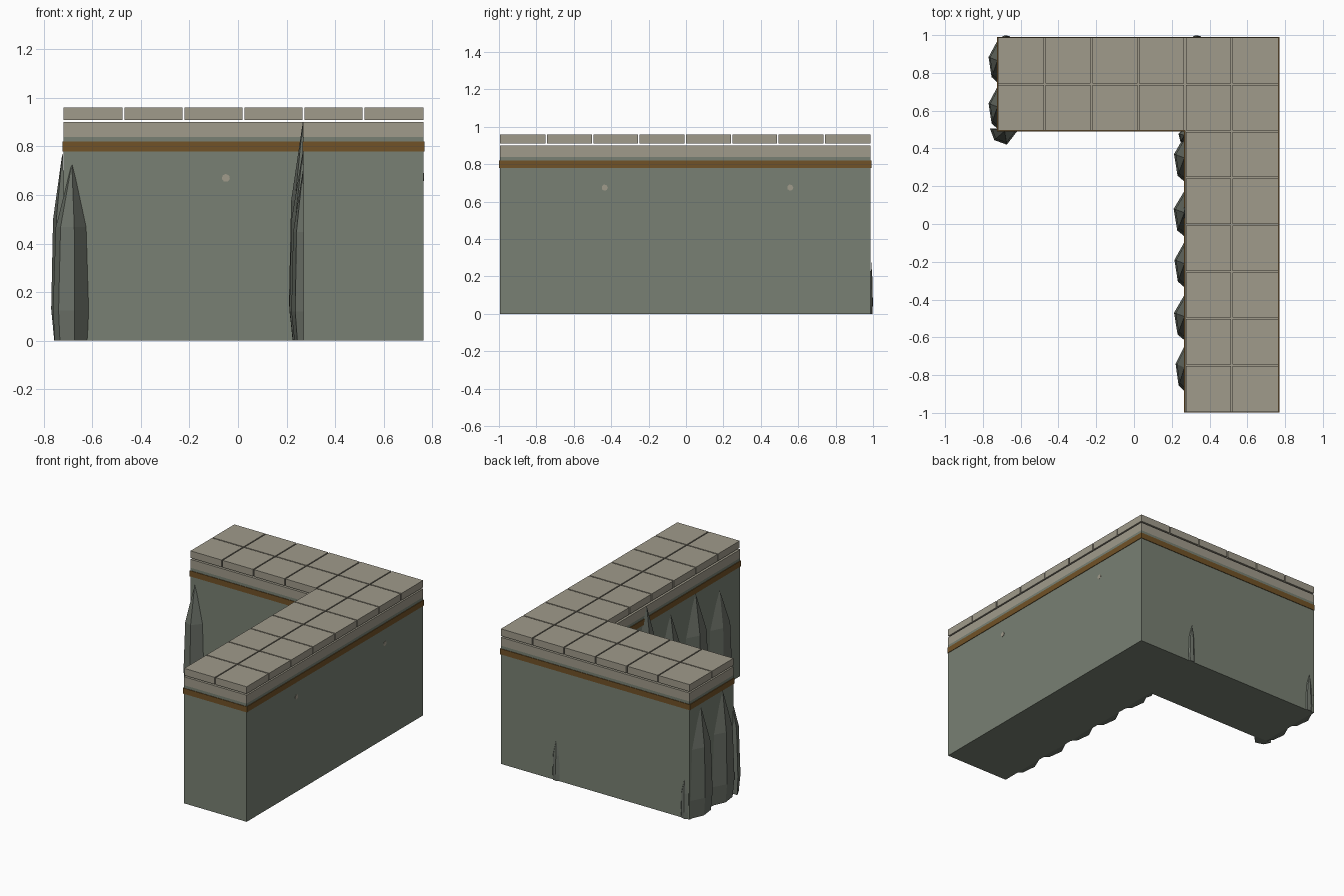
import bpy, bmesh, math
from mathutils import Vector

if "Cube" in bpy.data.objects:
    bpy.data.objects.remove(bpy.data.objects["Cube"])

X0, XI, X1 = -0.72, 0.27, 0.765      # left end, inner corner, right side
Y0, YI, Y1 = -0.995, 0.495, 0.987    # front end, inner corner, back side


def material(name, rgb):
    m = bpy.data.materials.new(name)
    m.diffuse_color = (*rgb, 1)
    m.use_nodes = True
    m.node_tree.nodes["Principled BSDF"].inputs["Base Color"].default_value = m.diffuse_color
    return m


PLASTER = material("grey green stone", (0.190, 0.217, 0.172))
ROCK = material("dark rock", (0.150, 0.168, 0.140))
TILE = material("beige stone", (0.352, 0.326, 0.258))
WOOD = material("brown trim", (0.165, 0.085, 0.020))


def finish(name, bm, mat):
    bmesh.ops.recalc_face_normals(bm, faces=bm.faces)
    me = bpy.data.meshes.new(name)
    bm.to_mesh(me)
    bm.free()
    me.materials.append(mat)
    ob = bpy.data.objects.new(name, me)
    bpy.context.collection.objects.link(ob)
    return ob


def l_slab(name, z0, z1, grow, mat):
    """L-shaped layer, offset outwards by grow."""
    g = grow
    pts = [(XI - g, Y0 - g), (X1 + g, Y0 - g), (X1 + g, Y1 + g),
           (X0 - g, Y1 + g), (X0 - g, YI - g), (XI - g, YI - g)]
    bm = bmesh.new()
    face = bm.faces.new([bm.verts.new((x, y, z0)) for x, y in pts])
    top = bmesh.ops.extrude_face_region(bm, geom=[face])
    verts = [v for v in top["geom"] if isinstance(v, bmesh.types.BMVert)]
    bmesh.ops.translate(bm, verts=verts, vec=(0, 0, z1 - z0))
    if not face.is_valid or not any(f.calc_center_median().z < z0 + 1e-5 for f in bm.faces):
        bm.faces.new([v for v in bm.verts if v.co.z < z0 + 1e-5])
    return finish(name, bm, mat)


def box(bm, x0, x1, y0, y1, z0, z1):
    r = bmesh.ops.create_cube(bm, size=1)
    for v in r["verts"]:
        v.co = Vector(((x0 + x1) / 2 + v.co.x * (x1 - x0),
                       (y0 + y1) / 2 + v.co.y * (y1 - y0),
                       (z0 + z1) / 2 + v.co.z * (z1 - z0)))


# Stacked wall layers
l_slab("wall_body", 0, 0.84, 0, PLASTER)
l_slab("trim_band", 0.78, 0.82, 0.004, WOOD)
l_slab("coping_slab", 0.84, 0.90, 0, TILE)

# Paving tiles floating just above the coping
bm = bmesh.new()
px, py, gap = (X1 - X0) / 6, (Y1 - Y0) / 8, 0.004
for i in range(6):
    for j in range(8):
        if i >= 4 or j >= 6:
            x, y = X0 + i * px, Y0 + j * py
            box(bm, x + (gap if i else 0), x + px - (gap if i < 5 else 0),
                y + (gap if j else 0), y + py - (gap if j < 7 else 0), 0.91, 0.96)
finish("paving_tiles", bm, TILE)

# Faceted rock spikes: plan outline (along, out) scaled ring by ring to a point
PLAN = [(-1, -0.15), (-0.15, 1), (0.7, 0.68), (1, -0.15)]


def rock(name, pos, along, out, w, d, h):
    a, o, p = Vector((*along, 0)), Vector((*out, 0)), Vector((*pos, 0))
    bm = bmesh.new()
    rings = []
    for z, sw, sd in ((0, 0.9, 0.75), (0.17 * h, 1, 1), (0.64 * h, 0.85, 0.85)):
        rings.append([bm.verts.new(p + a * (u * w * sw) + o * (v * d * sd) + Vector((0, 0, z)))
                      for u, v in PLAN])
    tip = bm.verts.new(p + o * 0.003 + Vector((0, 0, h)))
    n = len(PLAN)
    bm.faces.new(rings[0])
    for k in range(n):
        m = (k + 1) % n
        for lo, hi in zip(rings, rings[1:]):
            bm.faces.new((lo[k], lo[m], hi[m], hi[k]))
        bm.faces.new((rings[-1][k], rings[-1][m], tip))
    finish(name, bm, ROCK)


LEFT, DOWN, UP = (-1, 0), (0, -1), (0, 1)
# Rocks along the inner face of the long arm
for i, (y, d, h) in enumerate([(0.35, 0.058, 0.72), (0.06, 0.06, 0.90), (-0.21, 0.056, 0.74),
                               (-0.49, 0.058, 0.78), (-0.76, 0.050, 0.70)]):
    rock(f"inner_rock_{i + 1}", (XI, y), DOWN, LEFT, 0.135, d, h)
rock("inner_corner_rock", (XI, 0.47), DOWN, LEFT, 0.05, 0.035, 0.66)
# Rocks on the short arm's end
for i, (y, h) in enumerate([(0.865, 0.76), (0.62, 0.78)]):
    rock(f"end_rock_{i + 1}", (X0, y), DOWN, LEFT, 0.125, 0.05, h)
rock("end_corner_rock", (-0.685, YI), (-1, 0), DOWN, 0.078, 0.075, 0.73)
# Low bumps breaking through the back
for i, x in enumerate((0.33, -0.68)):
    rock(f"back_bump_{i + 1}", (x, Y1), (1, 0), UP, 0.03, 0.012, 0.28)


# Small pale chips in the wall
def chip(name, loc, rot):
    bpy.ops.mesh.primitive_cylinder_add(vertices=7, radius=0.017, depth=0.004,
                                        location=loc, rotation=rot)
    ob = bpy.context.object
    ob.name = name
    ob.data.materials.append(TILE)


chip("front_chip", (-0.05, YI, 0.67), (math.pi / 2, 0, 0))
for i, y in enumerate((-0.435, 0.557)):
    chip(f"side_chip_{i + 1}", (X1, y, 0.675), (0, math.pi / 2, 0))
